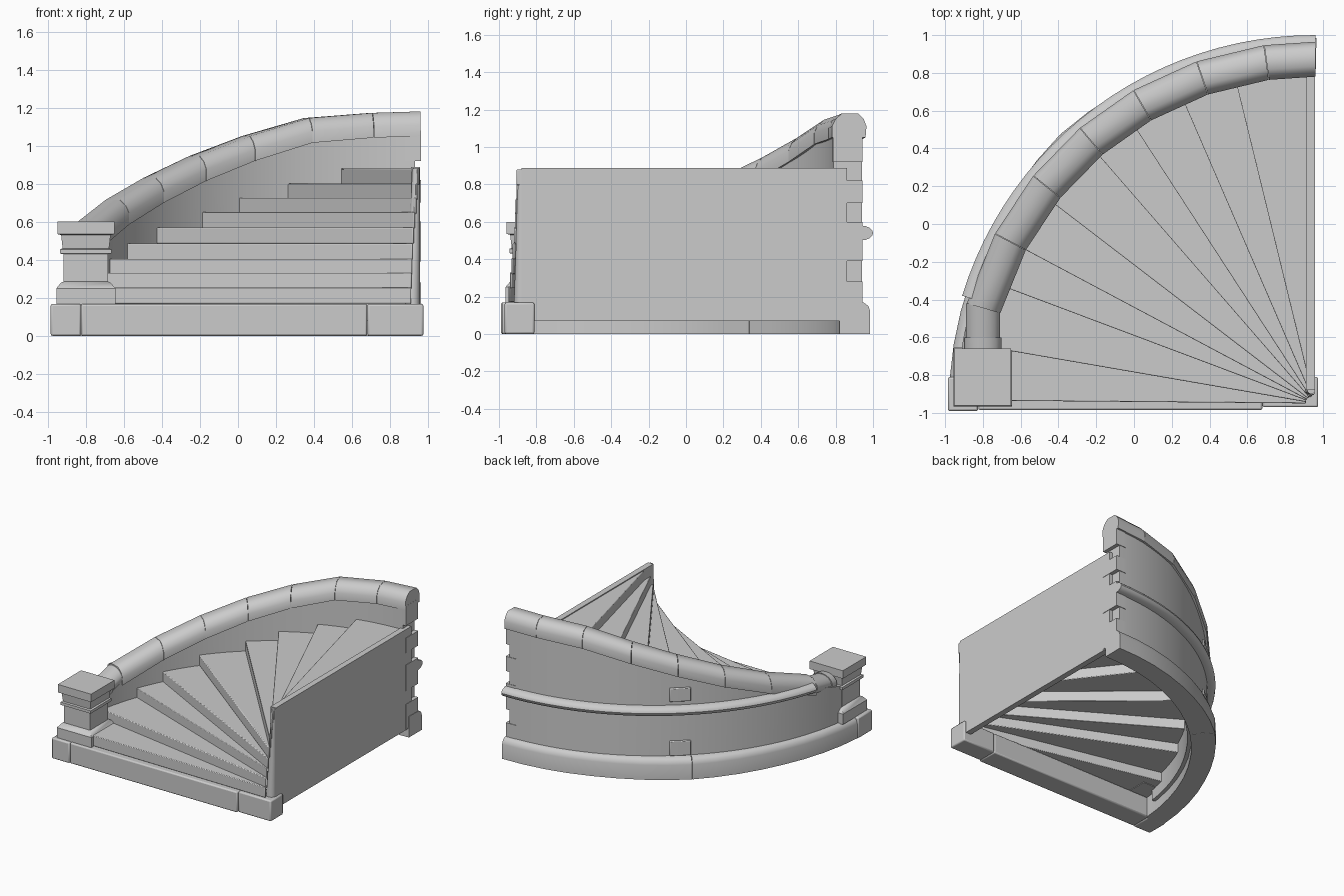
import bpy, bmesh, math
from mathutils import Vector

if "Cube" in bpy.data.objects:
    bpy.data.objects.remove(bpy.data.objects["Cube"])

stone = bpy.data.materials.new("grey stone")
stone.use_nodes = True
GREY = (0.6, 0.6, 0.6, 1)
stone.diffuse_color = GREY
stone.node_tree.nodes["Principled BSDF"].inputs["Base Color"].default_value = GREY

CX, CY = 0.955, -0.95      # pivot of the quarter turn
SEAM = 46.7                # angle of the joint in the outer wall


def polar(r, deg, z):
    a = math.radians(deg)
    return Vector((CX - r * math.cos(a), CY + r * math.sin(a), z))


def finish(bm, name, smooth=35, bevel=0):
    bmesh.ops.recalc_face_normals(bm, faces=bm.faces)
    me = bpy.data.meshes.new(name)
    bm.to_mesh(me)
    bm.free()
    ob = bpy.data.objects.new(name, me)
    bpy.context.collection.objects.link(ob)
    me.materials.append(stone)
    if bevel:
        m = ob.modifiers.new("soft edges", "BEVEL")
        m.width, m.segments = bevel, 2
    bpy.ops.object.select_all(action="DESELECT")
    ob.select_set(True)
    bpy.context.view_layer.objects.active = ob
    bpy.ops.object.shade_smooth_by_angle(angle=math.radians(smooth))
    return ob


def loft(name, rings, **kw):
    """Skin closed rings of equal length and cap both ends."""
    bm = bmesh.new()
    rows = [[bm.verts.new(p) for p in ring] for ring in rings]
    n = len(rows[0])
    for a, b in zip(rows, rows[1:]):
        for i in range(n):
            j = (i + 1) % n
            bm.faces.new((a[i], a[j], b[j], b[i]))
    bm.faces.new(rows[0])
    bm.faces.new(rows[-1])
    return finish(bm, name, **kw)


def sweep(name, profile, start, end, steps, **kw):
    """Sweep a radius/height profile round the pivot; profile may depend on angle."""
    angles = [start + (end - start) * i / steps for i in range(steps + 1)]
    return loft(name, [[polar(r, a, z) for r, z in profile(a)] for a in angles], **kw)


def band(name, r0, r1, z0, z1, start, end, **kw):
    return sweep(name, lambda a: [(r0, z0), (r1, z0), (r1, z1), (r0, z1)], start, end, 2, **kw)


def box(name, lo, hi, **kw):
    rings = [[(lo[0], lo[1], z), (hi[0], lo[1], z), (hi[0], hi[1], z), (lo[0], hi[1], z)]
             for z in (lo[2], hi[2])]
    return loft(name, rings, **kw)


# Rail joints: angle and height of the rail top
JOINTS = [(6, 0.52), (16, 0.60), (28, 0.715), (39, 0.83), (49.6, 0.945),
          (60, 1.05), (71, 1.145), (82, 1.172), (90.2, 1.18)]


def rail_top(a):
    for (a0, z0), (a1, z1) in zip(JOINTS, JOINTS[1:]):
        if a <= a1:
            return z0 + (z1 - z0) * (a - a0) / (a1 - a0)
    return JOINTS[-1][1]


# Steps
RISERS = [0.5, 9.8, 20.6, 28, 37.5, 49, 57, 66.6, 76.3, 89.8]
TOPS = [0.255, 0.33, 0.405, 0.485, 0.57, 0.65, 0.725, 0.80, 0.88]
for i, top in enumerate(TOPS):
    a0, a1 = RISERS[i], min(RISERS[i + 1] + 3, 89.8)
    band(f"step_{i + 1}", 0.045, 1.76, top - 0.085, top, a0, a1, bevel=0.006)

# Tapered newel at the narrow end of the steps
loft("inner_column", [[(0.957 - r + r * math.cos(math.tau * k / 12),
                        -0.88 + r * math.sin(math.tau * k / 12), z) for k in range(12)]
                      for r, z in ((0.04, 0.16), (0.03, 0.45), (0.02, 0.88))], smooth=50)

# Straight side panel under the top step, reaching the curved wall
box("side_panel", (0.91, -0.88, 0.07), (0.958, 0.86, 0.888))

# Curved wall under the rail
sweep("curved_wall", lambda a: [(1.74, 0.08), (1.89, 0.08), (1.89, rail_top(a) - 0.08),
                                (1.74, rail_top(a) - 0.08)], 8, 89.2, 32)

# Quoins closing the open end of the wall, leaving toothed recesses between them
for k, (z0, z1) in enumerate(((0.08, 0.28), (0.39, 0.60), (0.70, 0.82), (0.92, 1.08))):
    band(f"end_quoin_{k + 1}", 1.735, 1.894, z0, z1, 87.5, 90.2)

# Toothed stones beside the wall seam
for k, (z, h) in enumerate(((0.17, 0.12), (0.61, 0.11))):
    band(f"seam_stone_{k + 1}", 1.86, 1.903, z, z + h, SEAM, SEAM + 4.8, bevel=0.006)


# Curved plinth in two stones, swelling slightly at the joint
def plinth(a):
    swell = 0.025 * max(0, 1 - abs(a - SEAM) / 20)
    return [(1.77, 0), (1.935 + swell, 0), (1.935 + swell, 0.12), (1.925 + swell, 0.15),
            (1.90 + swell, 0.168), (1.77, 0.17)]


for name, a0, a1 in (("plinth_lower", 4, SEAM - 0.05), ("plinth_upper", SEAM + 0.05, 90.3)):
    sweep(name, plinth, a0, a1, 8, smooth=50)

# Round belt moulding on the outer wall
belt = [(1.885 + 0.065 * math.sin(math.pi * k / 8), 0.54 - 0.04 * math.cos(math.pi * k / 8))
        for k in range(9)]
sweep("belt_moulding", lambda a: belt, 17, 90.2, 24)

# Coping stones of the rail, with fine open joints
ARCH = [(1.73, -0.13), (1.91, -0.13), (1.915, -0.07), (1.90, -0.03), (1.87, 0),
        (1.785, 0), (1.75, -0.03), (1.73, -0.07)]
for k, (j0, j1) in enumerate(zip(JOINTS[1:], JOINTS[2:])):
    sweep(f"rail_stone_{k + 1}", lambda a: [(r, z + rail_top(a)) for r, z in ARCH],
          j0[0] + 0.04, j1[0] - 0.04, 1, smooth=50)


def drum(name, y0, y1, z0, z1, radius):
    rings = [[(-0.80 + radius * math.cos(math.tau * k / 16), y,
               z + radius * 0.75 * math.sin(math.tau * k / 16)) for k in range(16)]
             for y, z in ((y0, z0), (y1, z1))]
    return loft(name, rings, smooth=50)


# Rail end running into the newel post
drum("rail_end", -0.42, -0.60, 0.53, 0.49, 0.09)
drum("rail_collar", -0.60, -0.66, 0.49, 0.48, 0.098)

# Newel post: square rings of half width and height
NEWEL = [(0.155, 0.165), (0.155, 0.25), (0.13, 0.28), (0.117, 0.285), (0.117, 0.43),
         (0.135, 0.432), (0.135, 0.455), (0.122, 0.46), (0.13, 0.53), (0.15, 0.535), (0.15, 0.60)]
loft("newel_post", [[(-0.80 + sx * h, -0.81 + sy * h, z)
                     for sx, sy in ((-1, -1), (1, -1), (1, 1), (-1, 1))] for h, z in NEWEL])

# Front kerb in three stones
for name, x0, x1, y0, y1 in (("kerb_left_end", -0.985, -0.8255, -0.99, -0.81),
                             ("kerb_middle", -0.8245, 0.6795, -0.985, -0.81),
                             ("kerb_right_end", 0.6805, 0.975, -0.97, -0.81)):
    box(name, (x0, y0, 0), (x1, y1, 0.168), bevel=0.01)
